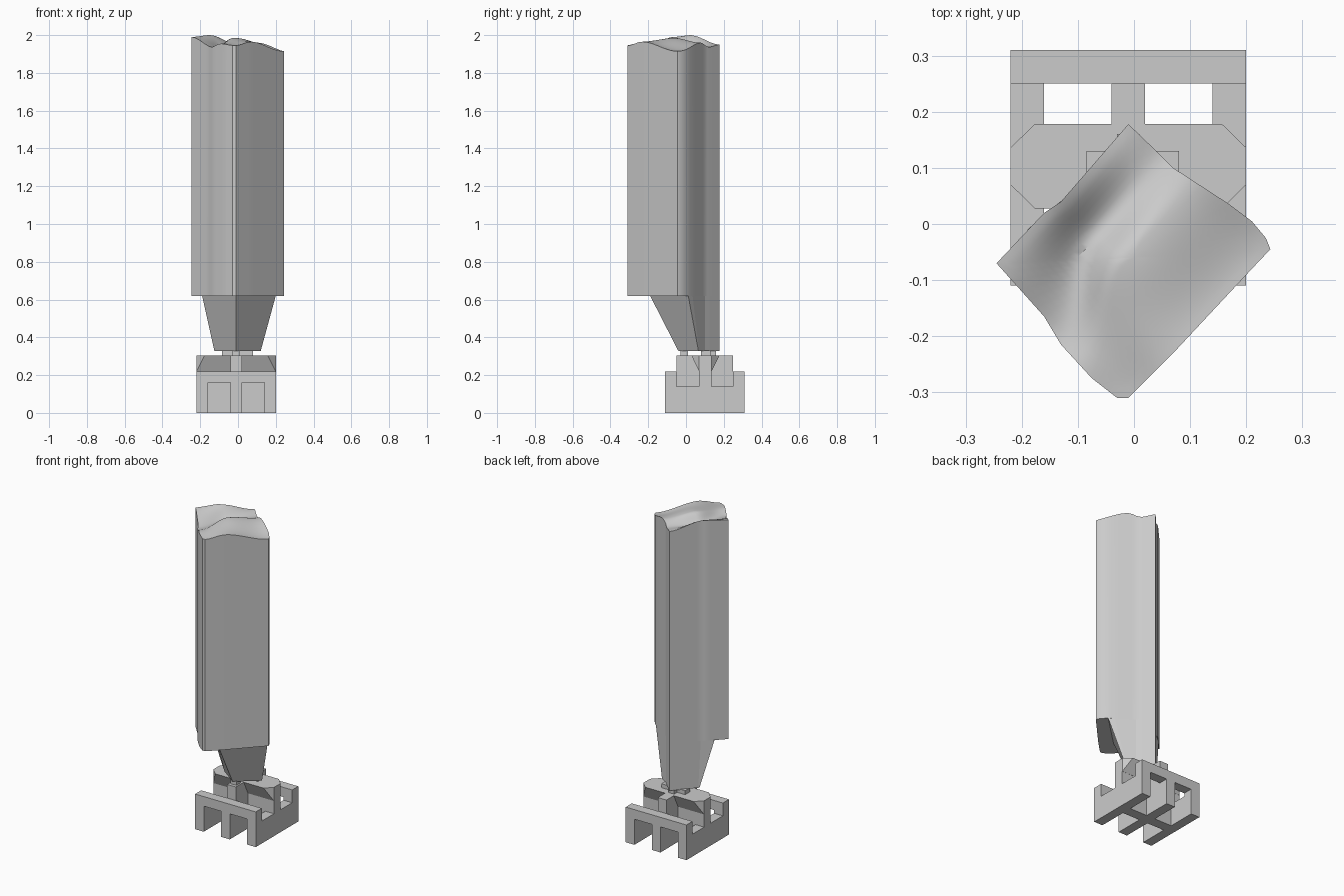
import bpy, bmesh
from mathutils import Vector

cube = bpy.data.objects.get("Cube")
if cube:
    bpy.data.objects.remove(cube, do_unlink=True)

grey = bpy.data.materials.new("plain_grey")
grey.use_nodes = True
COLOR = (0.6, 0.6, 0.6, 1)
grey.diffuse_color = COLOR
grey.node_tree.nodes["Principled BSDF"].inputs["Base Color"].default_value = COLOR


def finish(bm, name):
    bmesh.ops.recalc_face_normals(bm, faces=bm.faces)
    mesh = bpy.data.meshes.new(name)
    bm.to_mesh(mesh)
    bm.free()
    mesh.materials.append(grey)
    obj = bpy.data.objects.new(name, mesh)
    bpy.context.collection.objects.link(obj)
    return obj


def box(name, x, y, z):
    bm = bmesh.new()
    bmesh.ops.create_cube(bm, size=1)
    for v in bm.verts:
        v.co = [lo + (c + 0.5) * (hi - lo) for c, (lo, hi) in zip(v.co, (x, y, z))]
    return finish(bm, name)


def bridge(bm, a, b):
    n = len(a)
    return [bm.faces.new((a[i], a[(i + 1) % n], b[(i + 1) % n], b[i])) for i in range(n)]


def blend(x, stops):
    """Smooth interpolation through (position, value) stops."""
    if x <= stops[0][0]:
        return stops[0][1]
    for (x0, v0), (x1, v1) in zip(stops, stops[1:]):
        if x <= x1:
            f = (x - x0) / (x1 - x0)
            return v0 + (v1 - v0) * f * f * (3 - 2 * f)
    return stops[-1][1]


def crown(p):
    """Height of the wavy top: two ridges with a valley between them."""
    s, t = 0.69 * p.x + 0.72 * p.y, 0.72 * p.x - 0.69 * p.y
    valley = blend(s, [(-0.24, 0.04), (-0.06, -0.04), (0.13, -0.05)])
    edge = blend(s, [(-0.22, 1.99), (-0.08, 2.0), (0.12, 1.95)])
    ridge = blend(s, [(-0.22, 1.955), (-0.06, 1.985), (0.12, 1.96)])
    far = blend(s, [(-0.23, 1.945), (-0.12, 1.965), (0.13, 1.915)])
    return blend(t, [(-0.13, edge), (valley, 1.937), (valley + 0.07, ridge), (0.206, far)])


# Column: outline walls with a wavy crown made of shrinking rings
OUTLINE = [(-.245, -.07), (-.16, -.165), (-.13, -.215), (-.075, -.275), (-.03, -.31),
           (-.01, -.31), (.05, -.25), (.07, -.23), (.21, -.08), (.243, -.045),
           (.235, -.025), (.21, .005), (.17, .035), (.07, .10), (.045, .125),
           (-.01, .178), (-.03, .155), (-.13, .04), (-.16, .02)]
points = [Vector(p) for p in OUTLINE]
dense = []
for a, b in zip(points, points[1:] + points[:1]):
    steps = max(1, round((b - a).length / 0.02))
    dense += [a.lerp(b, k / steps) for k in range(steps)]

bm = bmesh.new()
centre = Vector((0, -0.06))
RINGS = 14
lower = [bm.verts.new((p.x, p.y, 0.62)) for p in dense]
bm.faces.new(lower[::-1])
rim = None
for k in range(RINGS):
    spots = [p.lerp(centre, k / RINGS) for p in dense]
    ring = [bm.verts.new((p.x, p.y, crown(p))) for p in spots]
    faces = bridge(bm, rim or lower, ring)
    for f in faces:
        f.smooth = rim is not None
    rim = ring
tip = bm.verts.new((centre.x, centre.y, crown(centre)))
for a, b in zip(rim, rim[1:] + rim[:1]):
    bm.faces.new((a, b, tip)).smooth = True
column = finish(bm, "column")
bpy.context.view_layer.objects.active = column
column.select_set(True)
bpy.ops.object.shade_smooth_by_angle(angle=0.6)
column.select_set(False)

# Tapered foot: slanting front faces, upright back faces
BACK = [(.07, .10), (.045, .125), (-.01, .178), (-.03, .155)]
bm = bmesh.new()
upper = [(-.19, -.01), (-.01, -.19), (.2, .012), (.17, .035)] + BACK + [(-.13, .04)]
under = [(-.125, .045), (-.01, -.04), (.12, .066), (.115, .07)] + BACK + [(-.12, .05)]
top = [bm.verts.new((x, y, 0.62)) for x, y in upper]
bottom = [bm.verts.new((x, y, 0.327)) for x, y in under]
bridge(bm, bottom, top)
bm.faces.new(bottom[::-1])
bm.faces.new(top)
finish(bm, "tapered_foot")

# Connecting pads between foot and stand
box("cross_pad", (-.085, .08), (.08, .13), (.3, .33))
box("front_pad", (-.03, .01), (-.03, .01), (.3, .33))
box("back_pad", (-.03, .01), (.13, .16), (.3, .33))

# Stand: three rails, two end bars, a cross wall and a raised middle rib
for name, x0 in (("right_rail", -.22), ("middle_rail", -.04), ("left_rail", .14)):
    box(name, (x0, x0 + .06), (-.11, .31), (0, .14))
    for end, y0 in (("front", -.11), ("back", .25)):
        box(f"{name}_{end}_post", (x0, x0 + .06), (y0, y0 + .06), (.14, .22))
for end, y0 in (("front", -.11), ("back", .25)):
    box(end + "_bar", (-.22, .2), (y0, y0 + .06), (.16, .22))
box("cross_wall", (-.22, .2), (.07, .135), (0, .22))
box("middle_rib", (-.04, .02), (-.05, .25), (.14, .305))

# Flared head of the cross wall: clipped corners above, narrow base below
bm = bmesh.new()
for sx in (-1, 1):
    for sy in (-1, 1):
        for dx, dy, z in ((.21, .033, .305), (.167, .075, .305), (.21, .033, .22)):
            bm.verts.new((-.01 + sx * dx, .103 + sy * dy, z))
bmesh.ops.convex_hull(bm, input=bm.verts)
bmesh.ops.dissolve_limit(bm, angle_limit=0.02, verts=bm.verts, edges=bm.edges)
finish(bm, "flared_head")
